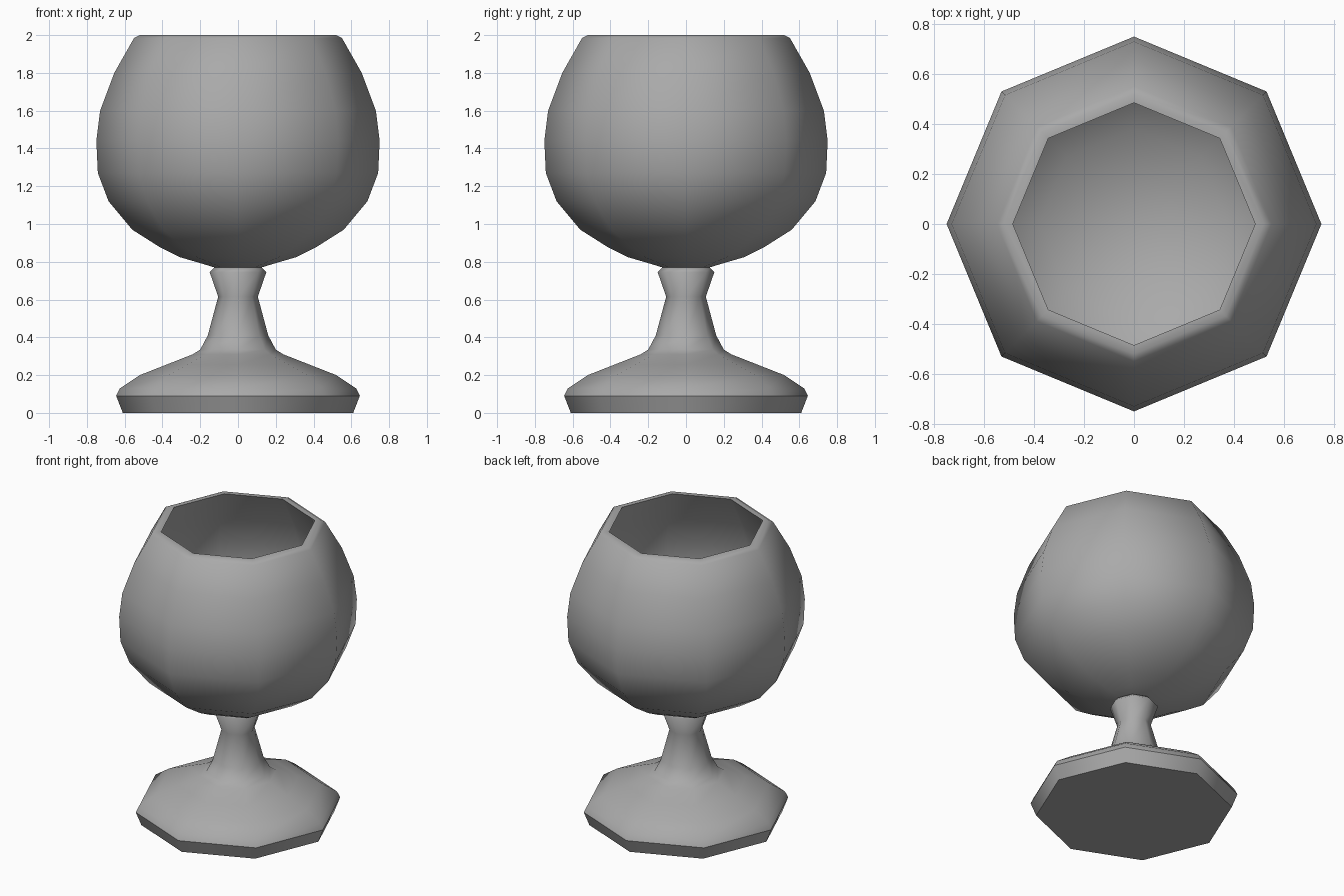
import bpy, bmesh
from math import cos, sin, tau

cube = bpy.data.objects.get("Cube")
if cube:
    bpy.data.objects.remove(cube, do_unlink=True)

SIDES = 8

grey = bpy.data.materials.new("plain grey")
grey.use_nodes = True
colour = (0.4, 0.4, 0.4, 1)
grey.diffuse_color = colour
grey.node_tree.nodes["Principled BSDF"].inputs["Base Color"].default_value = colour


def lathe(name, profile, sharp):
    """Spin (radius, height) points around z; rings listed in sharp stay creased."""
    bm = bmesh.new()
    rings = []
    for r, z in profile:
        if r == 0:
            rings.append([bm.verts.new((0, 0, z))] * SIDES)
        else:
            rings.append([bm.verts.new((r * cos(tau * i / SIDES), r * sin(tau * i / SIDES), z))
                          for i in range(SIDES)])
    for low, high in zip(rings, rings[1:]):
        for i in range(SIDES):
            j = (i + 1) % SIDES
            corners = dict.fromkeys((low[i], low[j], high[j], high[i]))
            bm.faces.new(list(corners)).smooth = True
    for k in sharp:
        for i in range(SIDES):
            bm.edges.get((rings[k][i], rings[k][(i + 1) % SIDES])).smooth = False
    bmesh.ops.recalc_face_normals(bm, faces=bm.faces)
    mesh = bpy.data.meshes.new(name)
    bm.to_mesh(mesh)
    bm.free()
    mesh.materials.append(grey)
    obj = bpy.data.objects.new(name, mesh)
    bpy.context.collection.objects.link(obj)
    return obj


# Foot flowing up into the stem and its collar
lathe("foot_and_stem", [
    (0, 0), (0.61, 0), (0.645, 0.09), (0.625, 0.13), (0.52, 0.2), (0.38, 0.255),
    (0.24, 0.31), (0.2, 0.335), (0.16, 0.41), (0.105, 0.615), (0.15, 0.745),
    (0.125, 0.77), (0, 0.77)], sharp=(1, 2))

# Hollow bowl: outside, rim, then inside
lathe("bowl", [
    (0, 0.765), (0.125, 0.77), (0.19, 0.79), (0.31, 0.825), (0.41, 0.875), (0.56, 0.97),
    (0.685, 1.12), (0.742, 1.27), (0.75, 1.44), (0.73, 1.6), (0.655, 1.8),
    (0.55, 1.985), (0.52, 2), (0.485, 2),
    (0.6, 1.78), (0.675, 1.59), (0.692, 1.44), (0.685, 1.28), (0.632, 1.14),
    (0.52, 1.01), (0.38, 0.92), (0.2, 0.85), (0, 0.83)], sharp=(13,))
